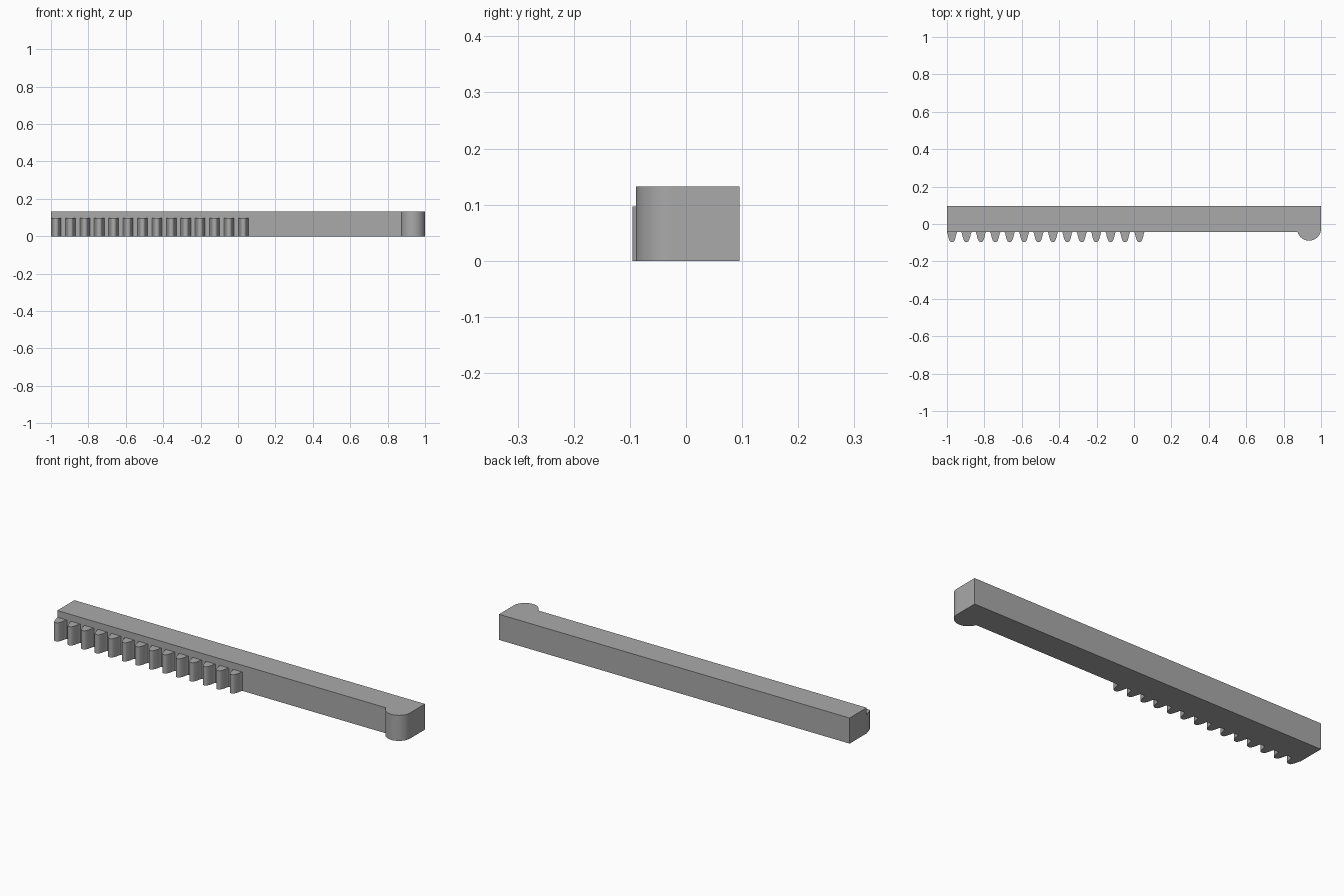
import bpy, bmesh, math

cube = bpy.data.objects.get("Cube")
if cube:
    bpy.data.objects.remove(cube, do_unlink=True)

grey = bpy.data.materials.new("plain grey")
grey.use_nodes = True
colour = (0.4, 0.4, 0.4, 1)
grey.diffuse_color = colour
grey.node_tree.nodes["Principled BSDF"].inputs["Base Color"].default_value = colour

HEIGHT = 0.132
FRONT, BACK = -0.044, 0.095


def prism(name, outline, height, x=0.0, smooth=False):
    """Extrude a plan outline upward from the ground."""
    bm = bmesh.new()
    base = bm.faces.new([bm.verts.new((px, py, 0)) for px, py in outline])
    top = bmesh.ops.extrude_face_region(bm, geom=[base])["geom"]
    verts = [v for v in top if isinstance(v, bmesh.types.BMVert)]
    bmesh.ops.translate(bm, verts=verts, vec=(0, 0, height))
    bmesh.ops.recalc_face_normals(bm, faces=bm.faces)
    mesh = bpy.data.meshes.new(name)
    bm.to_mesh(mesh)
    bm.free()
    mesh.materials.append(grey)
    obj = bpy.data.objects.new(name, mesh)
    obj.location.x = x
    bpy.context.collection.objects.link(obj)
    if smooth:
        bpy.ops.object.select_all(action="DESELECT")
        obj.select_set(True)
        bpy.context.view_layer.objects.active = obj
        bpy.ops.object.shade_smooth_by_angle(angle=math.radians(35))
    return obj


# Bar and rounded end stop share one continuous outline
radius = 0.064
cx, cy = 1 - radius, -0.089 + radius
start = math.pi + math.asin((cy - FRONT) / radius)
steps = 32
arc = [(cx + radius * math.cos(a), cy + radius * math.sin(a))
       for a in (start + (2 * math.pi - start) * i / steps for i in range(steps + 1))]
prism("bar_with_end_stop", [(-1, BACK), (-1, FRONT)] + arc + [(1, BACK)],
      HEIGHT, smooth=True)

# Row of curved gear teeth, lower than the bar
flank = [(0.027, FRONT), (0.0235, -0.052), (0.0215, -0.062), (0.0185, -0.074),
         (0.0145, -0.085), (0.011, -0.092), (0.006, -0.0955)]
tooth = flank + [(-px, py) for px, py in reversed(flank)]
COUNT, FIRST, LAST = 14, -0.973, 0.029
for i in range(COUNT):
    x = FIRST + (LAST - FIRST) * i / (COUNT - 1)
    prism(f"rack_tooth_{i + 1}", tooth, 0.097, x, smooth=True)
